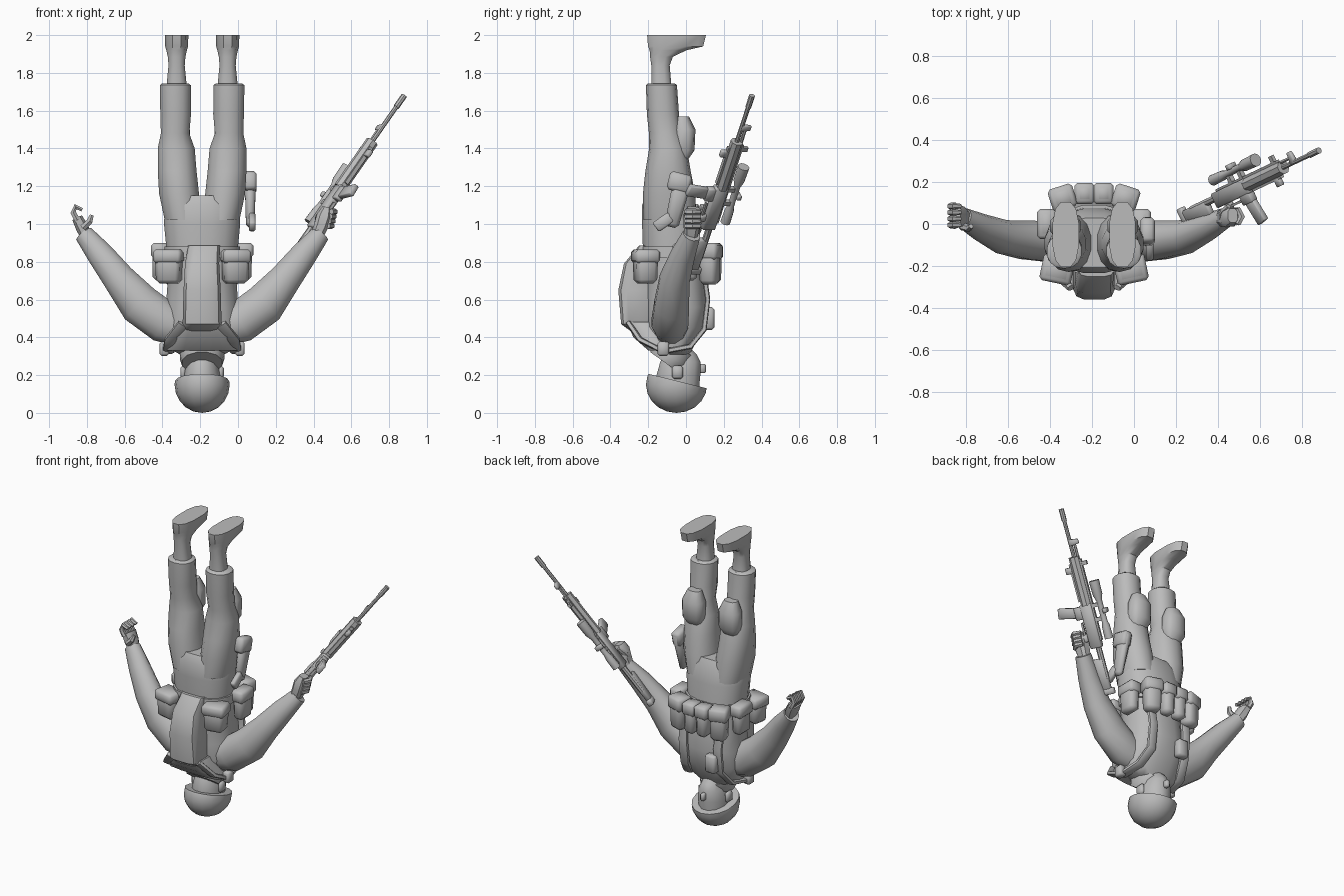
import bpy, bmesh, math
from mathutils import Vector, Matrix

if "Cube" in bpy.data.objects:
    bpy.data.objects.remove(bpy.data.objects["Cube"])

CX = -0.19  # body centre line
grey = bpy.data.materials.new("plain_grey")
grey.diffuse_color = (0.5, 0.5, 0.5, 1)
grey.use_nodes = True
grey.node_tree.nodes["Principled BSDF"].inputs["Base Color"].default_value = grey.diffuse_color


def finish(bm, name, matrix=None, angle=40):
    if matrix:
        bm.transform(matrix)
    bmesh.ops.recalc_face_normals(bm, faces=bm.faces)
    mesh = bpy.data.meshes.new(name)
    bm.to_mesh(mesh)
    bm.free()
    mesh.materials.append(grey)
    ob = bpy.data.objects.new(name, mesh)
    bpy.context.collection.objects.link(ob)
    bpy.ops.object.select_all(action='DESELECT')
    ob.select_set(True)
    bpy.context.view_layer.objects.active = ob
    bpy.ops.object.shade_smooth_by_angle(angle=math.radians(angle))
    return ob


def skin(name, rings, n=12, power=2.0, matrix=None):
    """Closed skin over rings given as (centre, u axis, v axis)."""
    bm = bmesh.new()
    loops = []
    for c, u, v in rings:
        loop = []
        for i in range(n):
            a = 2 * math.pi * (i + 0.5) / n
            ca, sa = math.cos(a), math.sin(a)
            p = c + u * math.copysign(abs(ca) ** (2 / power), ca) + v * math.copysign(abs(sa) ** (2 / power), sa)
            loop.append(bm.verts.new(p))
        loops.append(loop)
    for a, b in zip(loops, loops[1:]):
        for i in range(n):
            bm.faces.new((a[i], a[(i + 1) % n], b[(i + 1) % n], b[i]))
    bm.faces.new(loops[0])
    bm.faces.new(loops[-1])
    return finish(bm, name, matrix)


def loft(name, rings, n=14, power=2.2):
    """Level rings: x, y, z, x radius, y radius."""
    return skin(name, [(Vector((x, y, z)), Vector((rx, 0, 0)), Vector((0, ry, 0)))
                       for x, y, z, rx, ry in rings], n, power)


def tube(name, pts, radii, n=10, power=2.0, ref=(0, 1, 0), matrix=None):
    """Rings square to a path; radii are (across, along ref) or one number."""
    pts = [Vector(p) for p in pts]
    rings = []
    for i, p in enumerate(pts):
        d = (pts[min(i + 1, len(pts) - 1)] - pts[max(i - 1, 0)]).normalized()
        u = d.cross(Vector(ref)).normalized()
        v = u.cross(d)
        r = radii[i] if isinstance(radii[i], tuple) else (radii[i], radii[i])
        rings.append((p, u * r[0], v * r[1]))
    return skin(name, rings, n, power, matrix)


def box(name, c, size, bevel=0.0, taper=1.0, rot=(0, 0, 0), matrix=None):
    bm = bmesh.new()
    bmesh.ops.create_cube(bm, size=1)
    for v in bm.verts:
        k = taper if v.co.z < 0 else 1
        v.co = Vector((v.co.x * size[0] * k, v.co.y * size[1] * k, v.co.z * size[2]))
    if bevel:
        bmesh.ops.bevel(bm, geom=list(bm.edges), offset=bevel, segments=1, affect='EDGES')
    m = Matrix.Translation(c)
    for axis, ang in zip("XYZ", rot):
        m = m @ Matrix.Rotation(math.radians(ang), 4, axis)
    return finish(bm, name, matrix @ m if matrix else m, 50)


# Torso and hips, from shoulders up to crotch
loft("torso", [(CX, cy, z, rx, ry) for z, rx, cy, ry in (
    (.31, .12, -.06, .08), (.345, .185, -.07, .11), (.45, .205, -.06, .155), (.56, .195, -.05, .165),
    (.7, .185, -.06, .16), (.85, .19, -.075, .155), (1.0, .205, -.08, .155), (1.1, .20, -.09, .145),
    (1.15, .17, -.09, .12))], 16, 2.4)
loft("belt", [(CX, -.075, z, .203, .168) for z in (.82, .88)], 16, 2.4)

# Head, helmet, ears and collar
loft("head", [(CX, -.04, .10, .09, .11), (CX, -.04, .2, .098, .12), (CX, -.03, .27, .085, .11),
              (CX, -.03, .31, .065, .09), (CX, -.06, .36, .065, .07)], 12, 2)
box("nose", (CX, .085, .235), (.03, .04, .05), .008)
for s in (-1, 1):
    box("ear", (CX + s * .1, -.045, .215), (.03, .06, .07), .012)
bm = bmesh.new()
bmesh.ops.create_uvsphere(bm, u_segments=16, v_segments=10, radius=1)
bm.transform(Matrix.Translation((CX, -.05, .15)) @ Matrix.Diagonal((.146, .162, .15, 1)))
cut = bmesh.ops.bisect_plane(bm, geom=bm.verts[:] + bm.edges[:] + bm.faces[:], plane_co=(CX, -.05, .17),
                             plane_no=(0, .24, .97), clear_outer=True)
bmesh.ops.holes_fill(bm, edges=[e for e in bm.edges if e.is_boundary], sides=0)
finish(bm, "helmet")
tube("collar", [(CX, -.11, .265), (CX, -.085, .30), (CX, -.06, .35)], [(.11, .1), (.122, .12), (.11, .115)], 12)

# Backpack: narrow long bag and flared shoulder part
loft("backpack", [(CX - .005, -.24, .43, .09, .05), (CX, -.255, .47, .105, .09), (CX, -.26, .65, .1, .1),
                  (CX, -.245, .79, .092, .085), (CX + .01, -.2, .885, .085, .05)], 12, 4)
loft("pack_shoulder_plate", [(CX, -.13, .33, .19, .07), (CX, -.19, .40, .16, .09), (CX, -.235, .48, .115, .08)], 12, 4)

for s, side in ((-1, "left"), (1, "right")):
    def X(o):
        return CX + s * o
    # Trouser legs, boots and knee pads
    loft(side + "_leg", [(X(.1), -.085, 1.02, .1, .14), (X(.122), -.09, 1.16, .108, .138),
                         (X(.132), -.095, 1.28, .105, .12), (X(.137), -.095, 1.40, .1, .1),
                         (X(.143), -.11, 1.48, .077, .086), (X(.14), -.122, 1.58, .083, .085),
                         (X(.142), -.13, 1.735, .084, .082), (X(.142), -.13, 1.745, .07, .07)])
    loft(side + "_boot", [(X(.135), -.13, 1.72, .056, .055), (X(.135), -.135, 1.84, .044, .05),
                          (X(.135), -.13, 1.885, .048, .062), (X(.135), -.095, 1.92, .056, .1),
                          (X(.135), -.055, 1.94, .062, .15), (X(.135), -.05, 2.0, .064, .16)], 12, 2.6)
    loft(side + "_knee_pad", [(X(.137), -.02, 1.34, .05, .03), (X(.137), -.01, 1.39, .075, .055),
                              (X(.137), -.01, 1.5, .075, .06), (X(.137), -.02, 1.57, .045, .035)], 10, 2.6)
    # Sleeves
    tube(side + "_sleeve", [(X(.12), -.08, .45), (X(.2), -.085, .48), (X(.33), -.075, .575), (X(.44), -.06, .71),
                            (X(.54), -.015, .84), (X(.625), .03, .945)],
         [(.10, .09), (.115, .1), (.115, .095), (.088, .082), (.072, .065), (.052, .048)], 12)
    # Shoulder straps and buckles
    tube(side + "_strap", [(X(.10), -.30, .47), (X(.17), -.24, .385), (X(.18), -.12, .325),
                           (X(.16), .02, .35), (X(.13), .095, .44), (X(.13), .115, .6), (X(.14), .085, .82)],
         [(.014, .03)] * 7, 8, 4, (1, 0, 0))
    box(side + "_strap_buckle", (X(.2), -.12, .34), (.05, .06, .075), .01)
    # Belt pouches: rear, side and front, each with a flap
    for o, y, z, w, d, h, r in ((.175, -.215, .775, .14, .12, .18, 12), (.225, .0, .80, .08, .13, .2, 0),
                                (.15, .125, .79, .11, .10, .22, -18), (.045, .145, .79, .085, .09, .21, 0)):
        box(side + "_pouch", (X(o), y, z), (w, d, h), .02, .9, (0, 0, s * r))
        box(side + "_pouch_flap", (X(o), y, z + h * .3), (w + .012, d + .012, h * .4), .015, 1, (0, 0, s * r))

# Chest pouch and thigh holster with pistol
box("chest_pouch", (CX - .09, .12, .5), (.08, .06, .12), .012)
box("holster", (.065, -.045, 1.12), (.06, .10, .28), .018, .75, (-14, 0, 0))
box("holster_flap", (.065, -.035, 1.22), (.068, .12, .10), .015, 1, (-14, 0, 0))
box("pistol_grip", (.075, -.12, 1.01), (.035, .06, .10), .008, 1, (-55, 0, 0))

# Open hand
tube("open_palm", [(-.80, .025, .93), (-.825, .035, .98), (-.85, .04, 1.03)], [(.032, .035), (.035, .05), (.03, .055)], 8, 3)
for i in range(4):
    y = -.005 + i * .03
    tube("finger", [(-.85, y, 1.02), (-.872, y, 1.06), (-.86, y, 1.092), (-.825, y, 1.075)],
         [.018, .017, .016, .011], 6)
tube("thumb", [(-.82, -.01, .98), (-.785, -.02, 1.015), (-.775, -.01, 1.045)], [.02, .018, .012], 6)

# Gripping hand
tube("grip_palm", [(.415, .025, .93), (.44, .03, .99), (.455, .035, 1.04), (.47, .04, 1.085)],
     [(.035, .035), (.04, .045), (.042, .05), (.025, .035)], 8, 3)
for i in range(4):
    z = .99 + i * .025
    tube("grip_finger", [(.475 + i * .006, .0, z), (.495 + i * .006, .035, z), (.475 + i * .006, .075, z)],
         [.016, .017, .014], 6, ref=(0, 0, 1))
tube("grip_thumb", [(.42, .02, 1.0), (.425, .06, 1.04), (.45, .085, 1.07)], [.018, .017, .012], 6)

# Rifle, built along local x with local z up, then placed
butt = Vector((.225, .04, .74))
fwd = (Vector((.88, .35, 1.68)) - butt).normalized()
up = Vector((-.43, .9, 0))
up = (up - fwd * up.dot(fwd)).normalized()
R = Matrix.Translation(butt) @ Matrix((fwd, up.cross(fwd), up)).transposed().to_4x4()


def rod(name, a, b, r, z, n=8):
    tube(name, [(a, 0, z), (b, 0, z)], [r, r], n, matrix=R)


box("butt_plate", (.02, 0, -.025), (.04, .036, .12), .006, matrix=R)
box("stock", (.13, 0, -.02), (.2, .034, .075), .008, matrix=R)
rod("stock_tube", .1, .36, .018, .005)
box("receiver", (.44, 0, -.005), (.28, .045, .075), .006, matrix=R)
box("magazine_well", (.53, 0, -.055), (.08, .04, .06), .004, matrix=R)
box("magazine", (.545, 0, -.13), (.065, .03, .13), .004, rot=(0, -10, 0), matrix=R)
box("rifle_grip", (.36, 0, -.085), (.045, .032, .11), .008, rot=(0, 20, 0), matrix=R)
box("trigger_guard", (.43, 0, -.06), (.08, .015, .012), matrix=R)
rod("handguard", .57, .88, .034, 0)
box("top_rail", (.6, 0, .036), (.52, .022, .014), matrix=R)
box("under_rail", (.72, 0, -.036), (.24, .022, .014), matrix=R)
rod("barrel", .86, 1.187, .012, 0)
rod("muzzle", 1.11, 1.187, .016, 0)
rod("gas_tube", .86, .97, .009, .026, 6)
box("front_sight", (.97, 0, .025), (.03, .018, .06), .004, taper=1.4, matrix=R)
box("fore_grip", (.8, 0, -.055), (.04, .025, .04), .004, matrix=R)
box("rear_sight", (.83, 0, .055), (.025, .018, .04), matrix=R)
# Scope
tube("scope", [(x, 0, .088) for x in (.34, .42, .45, .58, .62, .71)],
     [.027, .025, .018, .018, .03, .032], 10, matrix=R)
for x in (.47, .56):
    box("scope_mount", (x, 0, .06), (.025, .024, .05), matrix=R)
box("scope_dial", (.515, 0, .112), (.03, .05, .025), .004, matrix=R)
